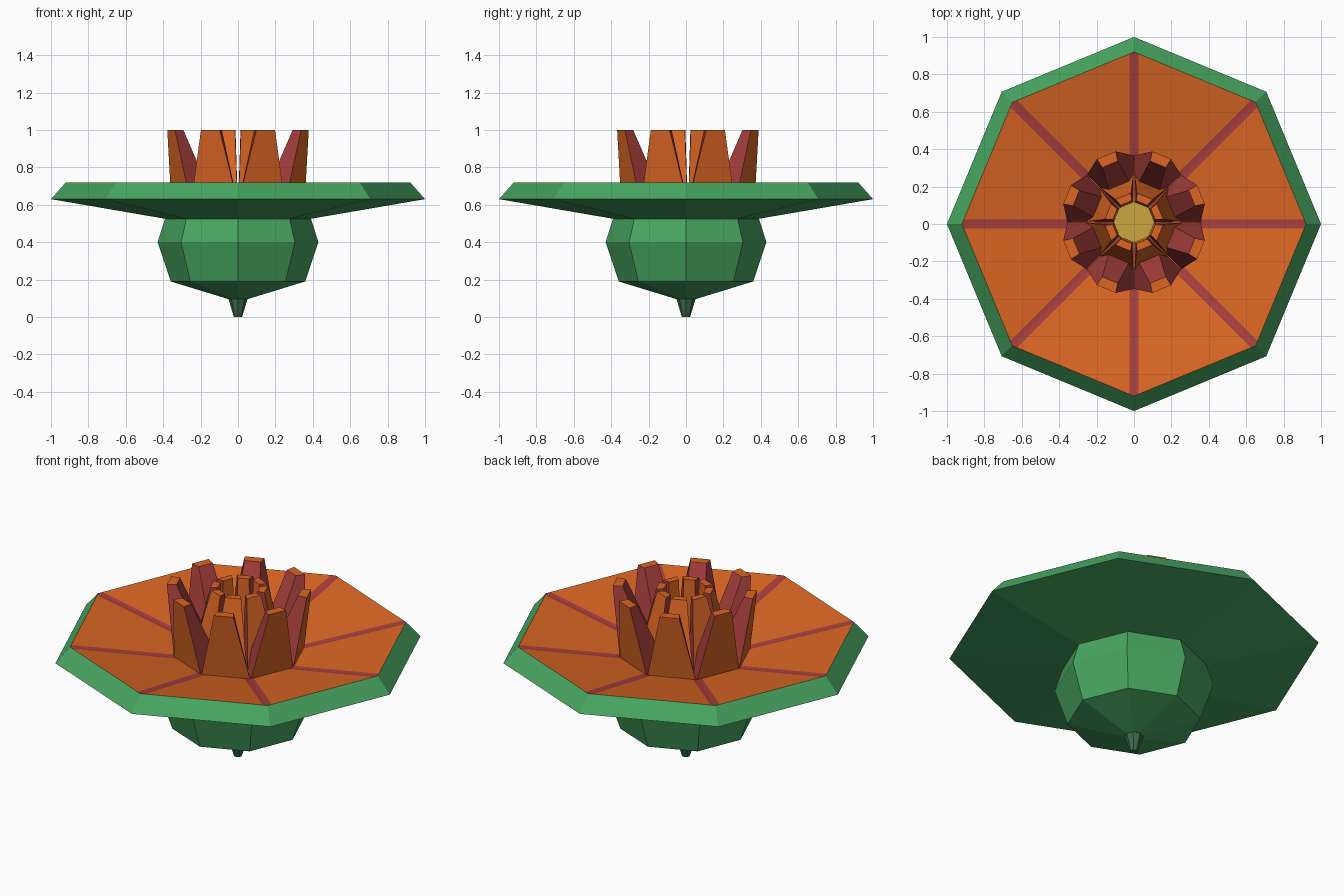
import bpy, bmesh, math
from mathutils import Vector

if "Cube" in bpy.data.objects:
    bpy.data.objects.remove(bpy.data.objects["Cube"])

N = 8
STEP = math.tau / N


def material(name, srgb):
    m = bpy.data.materials.new(name)
    lin = [((c + 0.055) / 1.055) ** 2.4 for c in srgb]
    m.diffuse_color = (*lin, 1)
    m.use_nodes = True
    m.node_tree.nodes["Principled BSDF"].inputs["Base Color"].default_value = m.diffuse_color
    return m


green = material("leaf green", (0.28, 0.65, 0.38))
stem_green = material("dull green", (0.24, 0.42, 0.29))
orange = material("orange", (0.86, 0.40, 0.14))
maroon = material("maroon", (0.66, 0.25, 0.24))
yellow = material("yellow", (0.80, 0.65, 0.25))


def finish(bm, name, mats, fix=True):
    if fix:
        bmesh.ops.recalc_face_normals(bm, faces=bm.faces)
    me = bpy.data.meshes.new(name)
    bm.to_mesh(me)
    bm.free()
    for m in mats:
        me.materials.append(m)
    ob = bpy.data.objects.new(name, me)
    bpy.context.collection.objects.link(ob)
    return ob


def polar(r, k, z):
    return Vector((r * math.cos(k * STEP), r * math.sin(k * STEP), z))


def lathe(name, profile, mat):
    """Eight-sided closed solid from (radius, height) pairs."""
    bm = bmesh.new()
    rings = [[bm.verts.new(polar(r, k, z)) for k in range(N)] for r, z in profile]
    for a, b in zip(rings, rings[1:]):
        for k in range(N):
            j = (k + 1) % N
            bm.faces.new((a[k], a[j], b[j], b[k]))
    bm.faces.new(rings[0])
    bm.faces.new(rings[-1])
    return finish(bm, name, [mat])


# Green shell: bulb, flared underside, bevelled rim, hollow under the dish
lathe("shell", [(0.05, 0.095), (0.36, 0.19), (0.43, 0.40), (0.39, 0.525),
                (1.0, 0.63), (0.92, 0.72), (0.36, 0.605)], green)
lathe("stem_tip", [(0.022, 0.0), (0.052, 0.10)], stem_green)

# Sloping dish with stripes cut along its eight creases
bm = bmesh.new()
OUT, IN, W = (0.92, 0.72), (0.34, 0.614), 0.027


def edge_points(k, ring):
    a, b = polar(ring[0], k, ring[1]), polar(ring[0], k + 1, ring[1])
    d = (b - a).normalized() * W
    return [a, a + d, b - d, b]


for k in range(N):
    o = [bm.verts.new(p) for p in edge_points(k, OUT)]
    i = [bm.verts.new(p) for p in edge_points(k, IN)]
    for s in range(3):
        f = bm.faces.new((o[s], o[s + 1], i[s + 1], i[s]))
        f.material_index = 0 if s == 1 else 1
bm.faces.new([bm.verts.new(polar(IN[0], k, IN[1])) for k in range(N)])
bmesh.ops.remove_doubles(bm, verts=bm.verts, dist=0.0001)
finish(bm, "dish", [orange, maroon])

# Yellow centre plate
lathe("centre_plate", [(0.14, 0.614), (0.14, 0.622)], yellow).location.y = 0.01


def tooth_ring(name, base_out, base_in, top_out, top_in, inner_mat):
    """Ring of tapered teeth; each corner pair is (radial distance, half width)."""
    bm = bmesh.new()
    for k in range(N):
        a = (k + 0.5) * STEP
        u = Vector((math.cos(a), math.sin(a), 0))
        t = Vector((-math.sin(a), math.cos(a), 0))

        def pair(c, z):
            return [bm.verts.new(u * c[0] + t * c[1] * s + Vector((0, 0, z)))
                    for s in (-1, 1)]
        bo, bi = pair(base_out, 0.61), pair(base_in, 0.61)
        to, ti = pair(top_out, 1.0), pair(top_in, 1.0)
        for quad, m in (((bo[0], bo[1], to[1], to[0]), 0),          # outer face
                        ((to[0], to[1], ti[1], ti[0]), 0),          # cap
                        ((bi[0], bi[1], ti[1], ti[0]), inner_mat),  # inner face
                        ((bo[0], bi[0], ti[0], to[0]), 1),          # cheeks
                        ((bo[1], bi[1], ti[1], to[1]), 1),
                        ((bo[0], bo[1], bi[1], bi[0]), 0)):
            bm.faces.new(quad).material_index = m
    ob = finish(bm, name, [orange, maroon])
    ob.location.y = 0.01


# Crown of outer petals and the inner ring of teeth
tooth_ring("outer_petals", (0.33, 0.135), (0.16, 0.064),
           (0.387, 0.054), (0.335, 0.045), 1)
tooth_ring("inner_teeth", (0.24, 0.097), (0.10, 0.04),
           (0.15, 0.045), (0.11, 0.031), 0)
